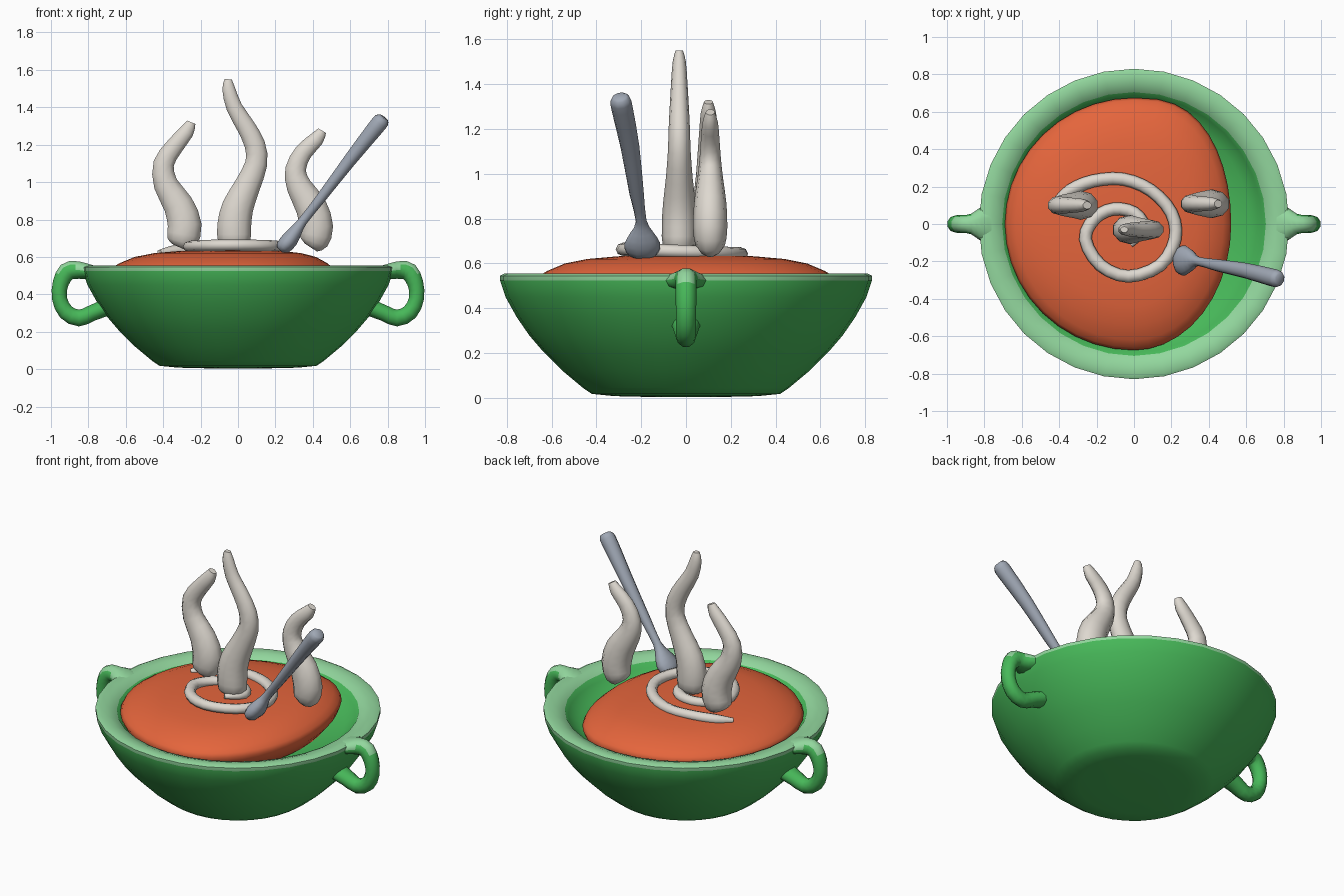
import bpy, bmesh, math
from mathutils import Vector

cube = bpy.data.objects.get("Cube")
if cube:
    bpy.data.objects.remove(cube, do_unlink=True)


def material(name, r, g, b):
    m = bpy.data.materials.new(name)
    m.use_nodes = True
    m.diffuse_color = (r, g, b, 1)
    m.node_tree.nodes["Principled BSDF"].inputs["Base Color"].default_value = (r, g, b, 1)
    return m


GREEN = material("bowl green", 0.063, 0.48, 0.1)
PALE = material("rim pale green", 0.29, 0.68, 0.34)
SOUP = material("soup orange", 0.78, 0.13, 0.045)
CREAM = material("cream white", 0.73, 0.69, 0.63)
STEEL = material("spoon grey", 0.35, 0.39, 0.46)


def loft(name, rings, mats, rule=None):
    """Skin a list of equal point rings, capping both ends."""
    bm = bmesh.new()
    rows = [[bm.verts.new(p) for p in ring] for ring in rings]
    n = len(rows[0])
    for a, b in zip(rows, rows[1:]):
        for i in range(n):
            j = (i + 1) % n
            bm.faces.new((a[i], a[j], b[j], b[i]))
    bm.faces.new(rows[0][::-1])
    bm.faces.new(rows[-1])
    bmesh.ops.recalc_face_normals(bm, faces=bm.faces)
    bm.normal_update()
    if rule:
        for f in bm.faces:
            f.material_index = int(rule(f))
    mesh = bpy.data.meshes.new(name)
    bm.to_mesh(mesh)
    bm.free()
    for m in mats:
        mesh.materials.append(m)
    obj = bpy.data.objects.new(name, mesh)
    bpy.context.collection.objects.link(obj)
    bpy.ops.object.select_all(action="DESELECT")
    obj.select_set(True)
    bpy.context.view_layer.objects.active = obj
    bpy.ops.object.shade_smooth_by_angle(angle=math.radians(60))


def smooth_path(keys, steps):
    """Catmull-Rom through keys of (x, y, z, width, depth)."""
    out = []
    ext = [keys[0]] + list(keys) + [keys[-1]]
    for p in zip(ext, ext[1:], ext[2:], ext[3:]):
        for s in range(steps):
            t = s / steps
            out.append([0.5 * (2 * b + (c - a) * t + (2 * a - 5 * b + 4 * c - d) * t * t
                               + (3 * b - a - 3 * c + d) * t ** 3) for a, b, c, d in zip(*p)])
    return out + [list(keys[-1])]


def tube(name, keys, mats, side=(0, 1, 0), steps=2, sides=10, rule=None):
    """Sweep an oval; width runs along the side direction, depth across it."""
    path = smooth_path(keys, steps)
    pts = [Vector(p[:3]) for p in path]
    rings = []
    for i, p in enumerate(pts):
        t = (pts[min(i + 1, len(pts) - 1)] - pts[max(i - 1, 0)]).normalized()
        u = Vector(side)
        u = (u - t * u.dot(t)).normalized()
        v = t.cross(u)
        w, d = path[i][3:]
        rings.append([p + u * w * math.cos(a) + v * d * math.sin(a)
                      for a in (math.tau * k / sides for k in range(sides))])
    loft(name, rings, mats, rule)


def circle(r, z, n=32):
    return [(r * math.cos(math.tau * k / n), r * math.sin(math.tau * k / n), z) for k in range(n)]


# Bowl: outer wall, rolled pale rim, shallow inside
bowl_profile = [(0.15, 0.004), (0.32, 0.008), (0.42, 0.018), (0.46, 0.045), (0.55, 0.12),
                (0.64, 0.21), (0.7, 0.28), (0.755, 0.36), (0.805, 0.45), (0.83, 0.525),
                (0.83, 0.545), (0.81, 0.555), (0.76, 0.55), (0.705, 0.53), (0.685, 0.5),
                (0.62, 0.45), (0.45, 0.4), (0.2, 0.38)]
loft("bowl", [circle(r, z) for r, z in bowl_profile], [GREEN, PALE],
     lambda f: f.calc_center_median().z > 0.53)

# Handles: one loop on each side, flared and pale where it meets the rim
for label, s in (("left", 1), ("right", -1)):
    loop = [(0.76, 0.515, 0.11, 0.035), (0.82, 0.525, 0.09, 0.045), (0.87, 0.53, 0.055, 0.05),
            (0.915, 0.52, 0.048, 0.052), (0.948, 0.46, 0.047, 0.045), (0.955, 0.38, 0.045, 0.042),
            (0.92, 0.305, 0.045, 0.045), (0.85, 0.273, 0.045, 0.047), (0.78, 0.3, 0.055, 0.045),
            (0.68, 0.34, 0.07, 0.05)]
    tube(label + "_handle", [(s * x, 0, z, w, d) for x, z, w, d in loop], [GREEN, PALE],
         rule=lambda f: f.calc_center_median().z > 0.53 and f.normal.z > 0.35)


# Soup: flattened dome, pulled in on the left side
def soup_ring(scale, z, n=40):
    ring = []
    for k in range(n):
        a = math.tau * k / n
        c, y = math.cos(a), math.sin(a)
        if c > 0:
            x = 0.52 * c ** (0.75 if y > 0 else 1.0)
        else:
            x = 0.69 * c
        ring.append((x * scale, y * scale * 0.675, z))
    return ring


soup_profile = [(0.5, 0.36), (0.88, 0.41), (0.97, 0.47), (1, 0.515), (0.98, 0.54), (0.92, 0.566),
                (0.8, 0.6), (0.65, 0.62), (0.45, 0.632), (0.2, 0.637), (0.03, 0.638)]
loft("soup", [soup_ring(s, z) for s, z in soup_profile], [SOUP])

# Cream swirl lying on the soup
swirl = [(-0.42, 0.12), (-0.34, 0.18), (-0.22, 0.23), (-0.06, 0.24), (0.09, 0.18), (0.2, 0.06),
         (0.22, -0.08), (0.14, -0.22), (-0.03, -0.28), (-0.18, -0.22), (-0.26, -0.08),
         (-0.21, 0.03), (-0.11, 0.08), (0, 0.06), (0.05, -0.02), (-0.02, -0.11)]
last = len(swirl) - 1
tube("cream_swirl",
     [(x, y, 0.652 - 0.04 * y - 0.012 * max(0, 2 - i), 0.03 if 0 < i < last else 0.015,
       0.034 if 0 < i < last else 0.018) for i, (x, y) in enumerate(swirl)],
     [CREAM], side=(0, 0, 1), steps=3, sides=8)

# Steam wisps: (x, z, radius) with depth along y slightly slimmer
wisps = {
    "middle_steam": (-0.03, [(-0.02, 0.645, 0.05), (-0.02, 0.68, 0.09), (-0.02, 0.77, 0.095),
                             (0, 0.87, 0.088), (0.05, 0.98, 0.073), (0.098, 1.1, 0.062),
                             (0.09, 1.2, 0.058), (0.04, 1.3, 0.052), (-0.02, 1.4, 0.045),
                             (-0.05, 1.5, 0.036), (-0.052, 1.55, 0.02)]),
    "right_steam": (0.1, [(-0.31, 0.65, 0.04), (-0.3, 0.68, 0.085), (-0.285, 0.77, 0.095),
                          (-0.32, 0.88, 0.084), (-0.387, 0.99, 0.068), (-0.397, 1.1, 0.058),
                          (-0.34, 1.19, 0.05), (-0.275, 1.27, 0.042), (-0.25, 1.32, 0.025)]),
    "left_steam": (0.108, [(0.39, 0.65, 0.04), (0.405, 0.68, 0.08), (0.42, 0.76, 0.093),
                           (0.39, 0.87, 0.088), (0.325, 0.98, 0.07), (0.308, 1.07, 0.058),
                           (0.35, 1.16, 0.05), (0.42, 1.23, 0.042), (0.45, 1.275, 0.025)]),
}
for name, (y, keys) in wisps.items():
    tube(name, [(x, y, z, r * 0.82, r) for x, z, r in keys], [CREAM])

# Spoon: flat scoop, thin neck, thick handle end
spoon = [(0.225, -0.195, 0.635, 0.04, 0.025), (0.24, -0.195, 0.65, 0.072, 0.042),
         (0.275, -0.195, 0.69, 0.08, 0.047), (0.31, -0.197, 0.74, 0.05, 0.036),
         (0.345, -0.2, 0.79, 0.024, 0.026), (0.44, -0.22, 0.91, 0.032, 0.028),
         (0.6, -0.25, 1.12, 0.042, 0.037), (0.735, -0.285, 1.29, 0.048, 0.046),
         (0.768, -0.292, 1.33, 0.045, 0.044), (0.78, -0.295, 1.345, 0.03, 0.028)]
tube("spoon", spoon, [STEEL])
